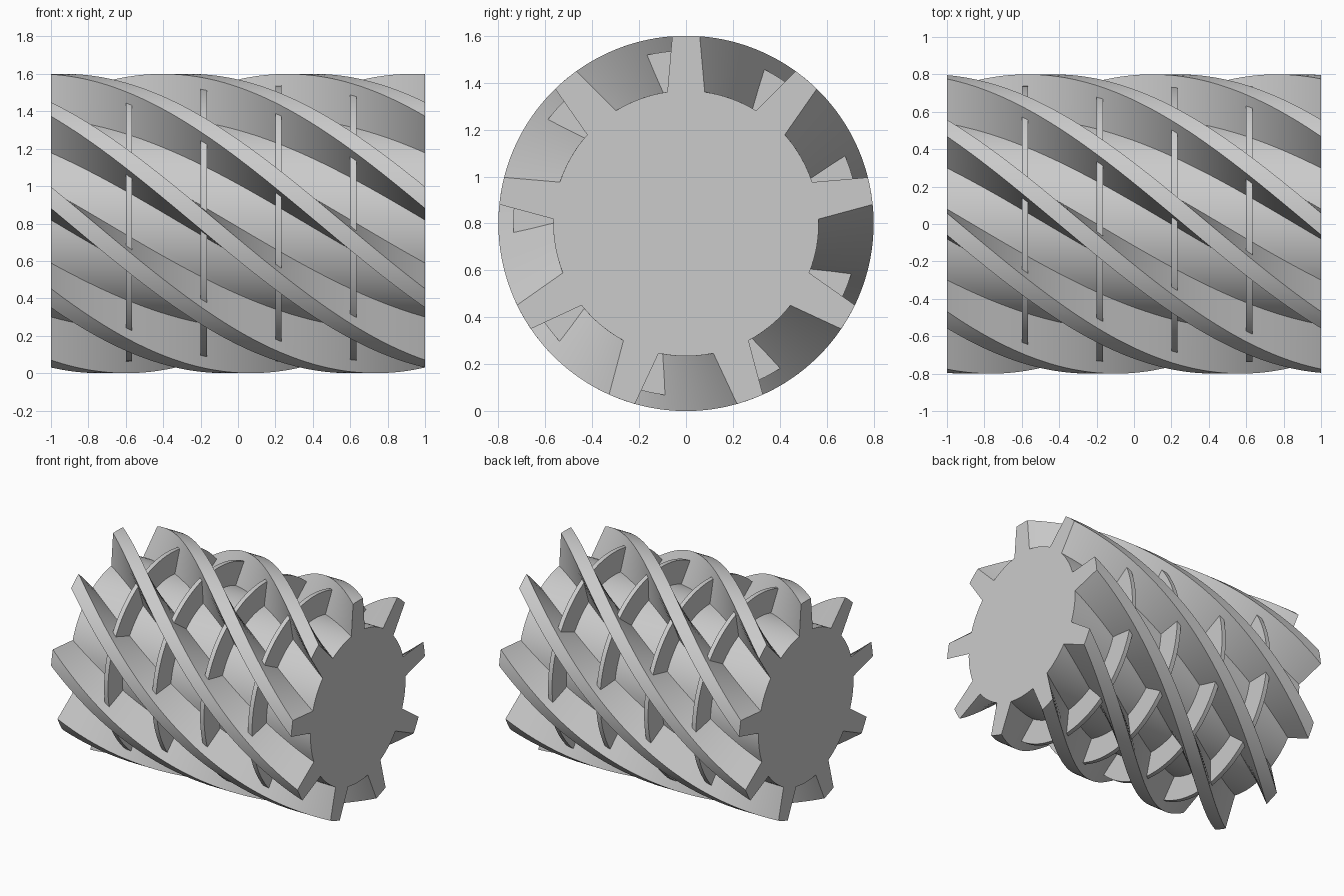
import bpy, bmesh
from math import cos, sin, radians

cube = bpy.data.objects.get("Cube")
if cube:
    bpy.data.objects.remove(cube, do_unlink=True)

RIBS, STEPS = 9, 96
PITCH = 360 / RIBS
OUTER, CORE, RING = 0.8, 0.566, 0.737
TIP, ROOT = 4.2, 8.1          # rib half angles at tip and root
TWIST = 60                    # degrees per unit along x
AXIS_Z = 0.8

grey = bpy.data.materials.new("light grey")
grey.use_nodes = True
grey.diffuse_color = (0.6, 0.6, 0.6, 1)
grey.node_tree.nodes["Principled BSDF"].inputs["Base Color"].default_value = (0.6, 0.6, 0.6, 1)


def point(x, radius, degrees):
    a = radians(degrees)
    return (x, radius * cos(a), AXIS_Z + radius * sin(a))


def finish(bm, name):
    bmesh.ops.recalc_face_normals(bm, faces=bm.faces)
    mesh = bpy.data.meshes.new(name)
    bm.to_mesh(mesh)
    bm.free()
    mesh.materials.append(grey)
    obj = bpy.data.objects.new(name, mesh)
    bpy.context.collection.objects.link(obj)
    bpy.ops.object.select_all(action='DESELECT')
    obj.select_set(True)
    bpy.context.view_layer.objects.active = obj
    bpy.ops.object.shade_smooth_by_angle(angle=radians(30))


def bridge(bm, a, b):
    for i in range(len(a)):
        j = (i + 1) % len(a)
        bm.faces.new((a[i], a[j], b[j], b[i]))


# Cross-section: rib tips and root arcs as (radius, angle)
profile = []
for r in range(RIBS):
    mid = 90 + r * PITCH
    profile += [(OUTER, mid - TIP + 2 * TIP * i / 4) for i in range(5)]
    gap = PITCH - 2 * ROOT
    profile += [(CORE, mid + ROOT + gap * i / 8) for i in range(9)]

# Core with helical ribs
bm = bmesh.new()
sections = []
for s in range(STEPS + 1):
    x = -1 + 2 * s / STEPS
    sections.append([bm.verts.new(point(x, rad, ang + TWIST * (x - 1))) for rad, ang in profile])
for a, b in zip(sections, sections[1:]):
    bridge(bm, a, b)
bm.faces.new(sections[0])
bm.faces.new(sections[-1])
finish(bm, "ribbed_core")

# Thin rings crossing the channels
for n in range(4):
    x0 = -0.6 + 0.4 * n
    corners = [(x0, 0.54), (x0, RING), (x0 + 0.033, RING), (x0 + 0.033, 0.54)]
    bm = bmesh.new()
    loops = [[bm.verts.new(point(x, rad, i * 2.5)) for i in range(144)] for x, rad in corners]
    for k in range(4):
        bridge(bm, loops[k], loops[(k + 1) % 4])
    finish(bm, f"cross_ring_{n + 1}")
